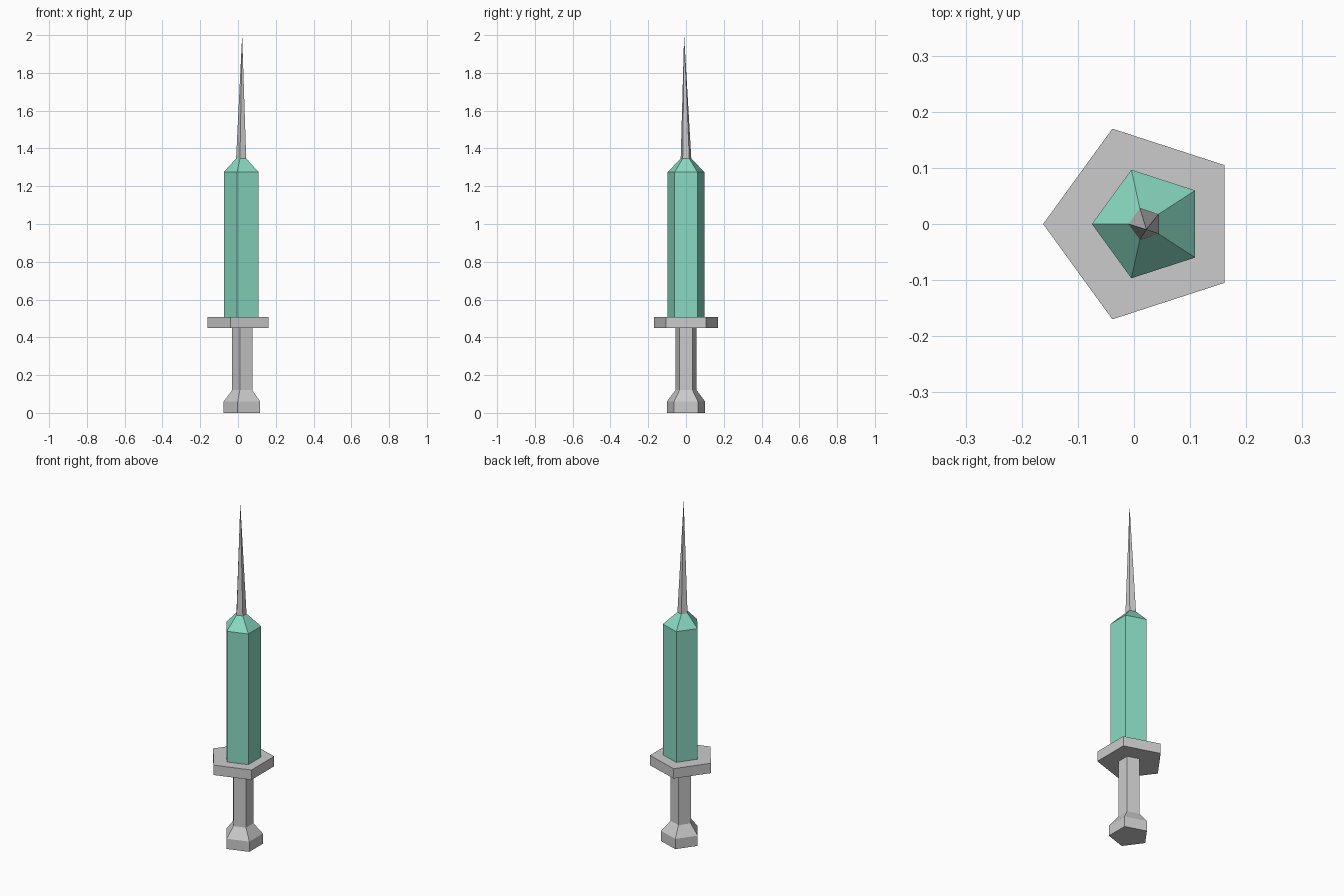
import bpy, bmesh
from math import cos, sin, pi

if "Cube" in bpy.data.objects:
    bpy.data.objects.remove(bpy.data.objects["Cube"])

SIDES = 5


def loft(name, rings, cap_start=False, cap_end=False, tip=None, color=None):
    """Five-sided shell through rings of (z, radius, centre x), with optional caps or a tip."""
    bm = bmesh.new()
    loops = []
    for z, r, cx in rings:
        angles = [pi + 2 * pi * i / SIDES for i in range(SIDES)]
        loops.append([bm.verts.new((cx + r * cos(a), r * sin(a), z)) for a in angles])
    for low, high in zip(loops, loops[1:]):
        for i in range(SIDES):
            j = (i + 1) % SIDES
            bm.faces.new((low[i], low[j], high[j], high[i]))
    if tip:
        apex = bm.verts.new(tip)
        for i in range(SIDES):
            bm.faces.new((loops[-1][i], loops[-1][(i + 1) % SIDES], apex))
    if cap_start:
        bm.faces.new(loops[0][::-1])
    if cap_end:
        bm.faces.new(loops[-1])
    bm.normal_update()
    mesh = bpy.data.meshes.new(name)
    bm.to_mesh(mesh)
    bm.free()
    obj = bpy.data.objects.new(name, mesh)
    bpy.context.collection.objects.link(obj)
    if color:
        mat = bpy.data.materials.new(name + "_color")
        mat.diffuse_color = color
        mat.use_nodes = True
        mat.node_tree.nodes["Principled BSDF"].inputs["Base Color"].default_value = mat.diffuse_color
        mesh.materials.append(mat)
    return obj


# Plunger: thumb rest flaring into the rod
loft("plunger", [(0, 0.107, 0.031), (0.06, 0.107, 0.031),
                 (0.12, 0.059, 0.028), (0.45, 0.059, 0.028)], cap_start=True)

# Finger flange
loft("finger_flange", [(0.45, 0.1786, 0.0166), (0.508, 0.1786, 0.0166)],
     cap_start=True, cap_end=True)

# Barrel with tapered shoulder
loft("barrel", [(0.508, 0.1017, 0.0267), (1.275, 0.1017, 0.0267),
                (1.347, 0.0295, 0.0195)], color=(0.25, 0.70, 0.54, 1))

# Needle, leaning slightly to its tip
loft("needle", [(1.347, 0.0295, 0.0195)], tip=(0.022, -0.01, 2.0))
